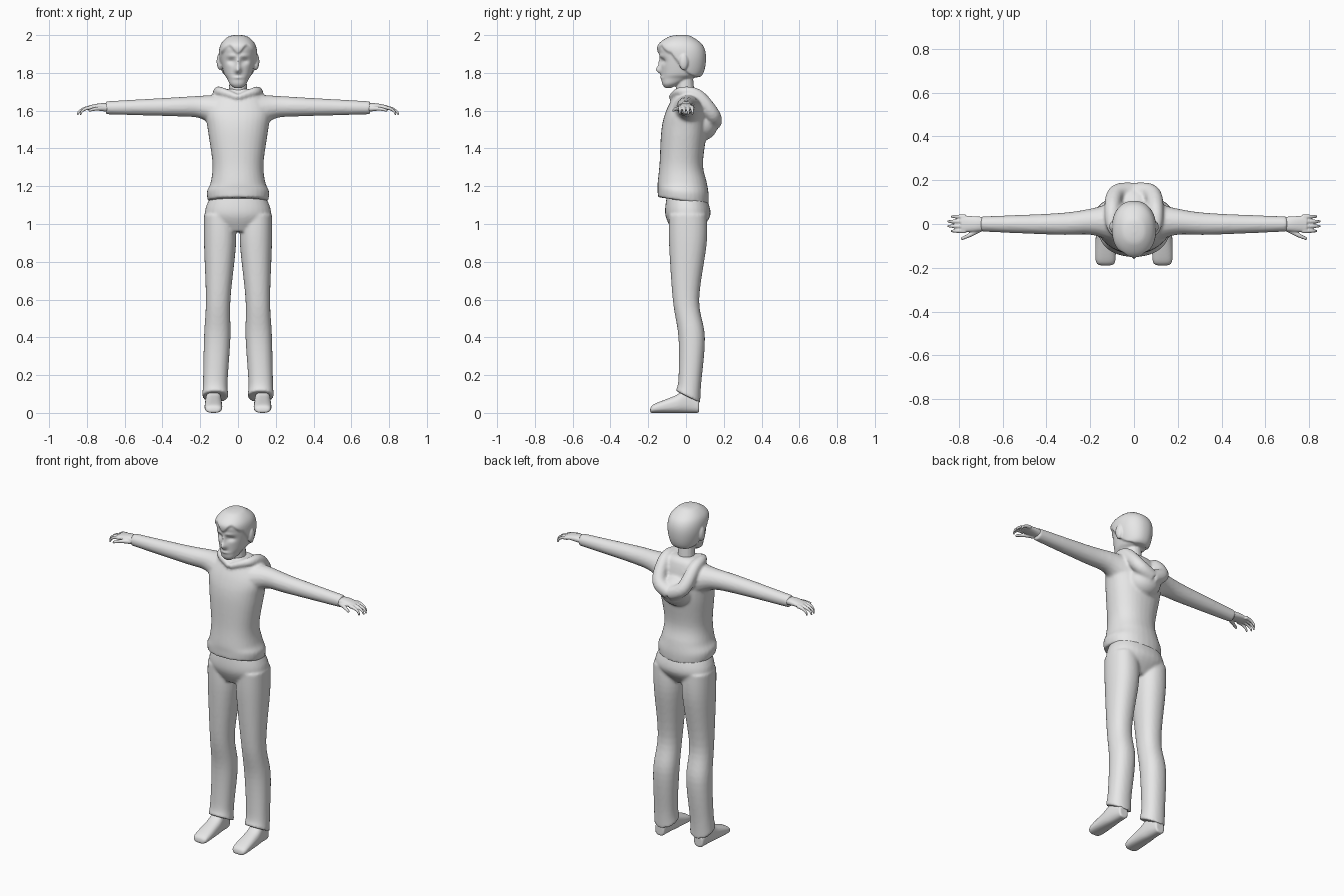
import bpy, bmesh, math
from mathutils import Matrix, Vector

if "Cube" in bpy.data.objects:
    bpy.data.objects.remove(bpy.data.objects["Cube"])

grey = bpy.data.materials.new("plain_grey")
grey.use_nodes = True
shade = (0.8, 0.8, 0.8, 1)
grey.diffuse_color = shade
grey.node_tree.nodes["Principled BSDF"].inputs["Base Color"].default_value = shade


def spline(rows, steps):
    """Catmull-Rom interpolation through rows of numbers."""
    rows = [Vector(row) for row in rows]
    last = len(rows) - 1
    slopes = [(rows[min(i + 1, last)] - rows[max(i - 1, 0)]) / 2 for i in range(last + 1)]
    result = []
    for i in range(last):
        for k in range(steps):
            t = k / steps
            ease = t * t * (3 - 2 * t)
            result.append(rows[i].lerp(rows[i + 1], ease)
                          + slopes[i] * t * (1 - t) ** 2
                          - slopes[i + 1] * t * t * (1 - t))
    return result + [rows[last]]


def circle(count):
    """Cosine and sine pairs around a full turn."""
    angles = [math.tau * i / count for i in range(count)]
    return [(math.cos(angle), math.sin(angle)) for angle in angles]


def skin(bm, loops):
    """Bridge loops of points and cap both ends."""
    rings = [[bm.verts.new(point) for point in loop] for loop in loops]
    for lower, upper in zip(rings, rings[1:]):
        for i in range(len(lower)):
            bm.faces.new((lower[i - 1], lower[i], upper[i], upper[i - 1]))
    bm.faces.new(rings[0])
    bm.faces.new(rings[-1])


def loft(bm, rows, axis="z", side=1, count=32, steps=6, power=0.9):
    """Rows hold position, two centres, two radii and an optional tilt."""
    rows = [(*row, 0) if len(row) == 5 else row for row in rows]
    loops = []
    for along, centre_a, centre_b, radius_a, radius_b, tilt in spline(rows, steps):
        loop = []
        for c, s in circle(count):
            a = centre_a + radius_a * math.copysign(abs(c) ** power, c)
            b = centre_b + radius_b * math.copysign(abs(s) ** power, s)
            point = {"x": (along, a, b), "y": (a, along, b), "z": (a, b, along + tilt * b)}[axis]
            loop.append((point[0] * side, point[1], point[2]))
        loops.append(loop)
    skin(bm, loops)


def central(rows):
    """Insert the x centre of parts that lie on the mirror plane."""
    return [(row[0], 0, *row[1:]) for row in rows]


def tube(bm, path, side=1):
    """Round sweep; each path row holds x, y, z and radius."""
    rows = spline(path, 6)
    points = [Vector((row[0] * side, row[1], row[2])) for row in rows]
    last = len(points) - 1
    loops = []
    for i, point in enumerate(points):
        heading = points[min(i + 1, last)] - points[max(i - 1, 0)]
        across = heading.cross(Vector((0.3, 0.2, 1))).normalized()
        upward = heading.cross(across).normalized()
        loops.append([point + rows[i][3] * (across * c + upward * s) for c, s in circle(16)])
    skin(bm, loops)


def ball(bm, centre, radii):
    placing = Matrix.Translation(centre) @ Matrix.Diagonal((*radii, 1))
    bmesh.ops.create_uvsphere(bm, u_segments=24, v_segments=16, radius=1, matrix=placing)


def finish(bm, name, voxel, smoothing):
    """Fuse the overlapping pieces into one soft surface."""
    bmesh.ops.recalc_face_normals(bm, faces=bm.faces)
    mesh = bpy.data.meshes.new(name)
    bm.to_mesh(mesh)
    bm.free()
    mesh.materials.append(grey)
    obj = bpy.data.objects.new(name, mesh)
    bpy.context.collection.objects.link(obj)
    fuse = obj.modifiers.new("fuse", "REMESH")
    fuse.mode = "VOXEL"
    fuse.voxel_size = voxel
    fuse.use_smooth_shade = True
    soften = obj.modifiers.new("soften", "SMOOTH")
    soften.iterations = smoothing


# Sweater: torso, hood pouch, sleeves, and the hood roll that ends in a V collar
bm = bmesh.new()
loft(bm, central([(1.12, -.015, .16, .135, -.15), (1.17, -.015, .165, .135, -.1),
                  (1.22, -.02, .145, .13, 0), (1.32, -.025, .135, .115, 0),
                  (1.5, -.01, .16, .12, 0), (1.6, 0, .17, .105, 0),
                  (1.69, .01, .12, .07, 0), (1.715, 0, .07, .05, 0)]))
ball(bm, (0, .08, 1.53), (.1, .09, .09))
for side in (1, -1):
    tube(bm, [(.1, .01, 1.6, .09), (.2, .01, 1.62, .06), (.35, 0, 1.62, .05), (.7, 0, 1.615, .035)], side)
    tube(bm, [(0, -.08, 1.67, .015), (.09, -.03, 1.7, .025), (.1, .06, 1.68, .035),
              (.08, .14, 1.58, .04), (0, .15, 1.535, .04)], side)
finish(bm, "hooded_sweater", .008, 5)

# Trousers: hips and two legs with slanted cuffs
bm = bmesh.new()
loft(bm, central([(1.16, 0, .14, .1, 0), (1.05, .01, .175, .12, 0), (.96, 0, .1, .07, 0)]))
for side in (1, -1):
    loft(bm, [(1.05, .1, .01, .08, .1), (.9, .095, .01, .085, .1), (.6, .105, 0, .065, .07),
              (.4, .11, .03, .07, .07), (.17, .12, .02, .065, .06, -.25),
              (.09, .12, .01, .07, .065, -.5)], side=side)
finish(bm, "trousers", .008, 5)

for side, label in ((1, "left"), (-1, "right")):
    # Shoe: the sole stays on the ground, so the height gives the centre too
    bm = bmesh.new()
    outline = [(-.19, .02, .01), (-.17, .045, .023), (-.06, .045, .045), (0, .04, .06), (.07, .03, .035)]
    loft(bm, [(y, .13, half, width, half) for y, width, half in outline], "y", side, power=.8)
    finish(bm, label + "_shoe", .006, 3)

    # Hand: palm, four fingers curling along a quarter turn, and a thumb
    bm = bmesh.new()
    loft(bm, [(.66, 0, 1.615, .028, .02), (.72, 0, 1.62, .035, .02), (.79, 0, 1.617, .037, .011)], "x", side)
    for finger in range(4):
        y = .022 * finger - .032
        reach = .08 if finger in (1, 2) else .065
        curl = [(k, math.pi * k / 6) for k in range(4)]
        tube(bm, [(.77 + reach * math.sin(angle), y, 1.577 + .04 * math.cos(angle), .011 - .002 * k)
                  for k, angle in curl], side)
    tube(bm, [(.7, -.02, 1.61, .015), (.75, -.05, 1.61, .01), (.79, -.068, 1.6, .007)], side)
    finish(bm, label + "_hand", .004, 2)

# Head: skull and jaw, dense enough for the face to be modelled on it
bm = bmesh.new()
loft(bm, central([(1.72, -.095, .02, .015, 0), (1.74, -.08, .043, .045, 0), (1.77, -.05, .058, .08, 0),
                  (1.8, -.025, .075, .105, 0), (1.88, -.02, .09, .115, 0), (1.94, -.03, .085, .11, 0),
                  (1.98, -.03, .05, .06, 0), (1.99, -.02, .01, .02, 0)]), count=96, steps=10)

# Soft pushes on the face: x, z, width, height, depth
nose = (0, 1.815, .016, .018, -.028)
bridge = (0, 1.85, .012, .03, -.014)
eye = (.036, 1.862, .022, .014, .014)
brow = (.03, 1.89, .03, .01, -.006)
lips = (0, 1.775, .026, .007, -.006)
heart = Vector((0, -.02, 1.87))
for vert in bm.verts:
    x, y, z = vert.co
    outward = (vert.co - heart).normalized()
    if y < -.06:
        for at_x, at_z, width, height, depth in (nose, bridge, eye, brow, lips):
            falloff = ((abs(x) - at_x) / width) ** 2 + ((z - at_z) / height) ** 2
            vert.co.y += depth * math.exp(-falloff)
    # Raised hair: M-shaped line in front, dropping behind the ears to the nape
    hairline = 1.915 - .02 * math.cos(math.tau * x / .09) - 1.3 * max(0, y + .075)
    rise = (z - max(hairline, 1.775)) / .012
    vert.co += outward * .011 * min(1, max(0, rise))

# Neck and ears
tube(bm, [(0, 0, 1.64, .05), (0, -.01, 1.8, .045)])
for side in (1, -1):
    ball(bm, (.095 * side, -.012, 1.86), (.018, .025, .045))
finish(bm, "head", .0045, 2)
